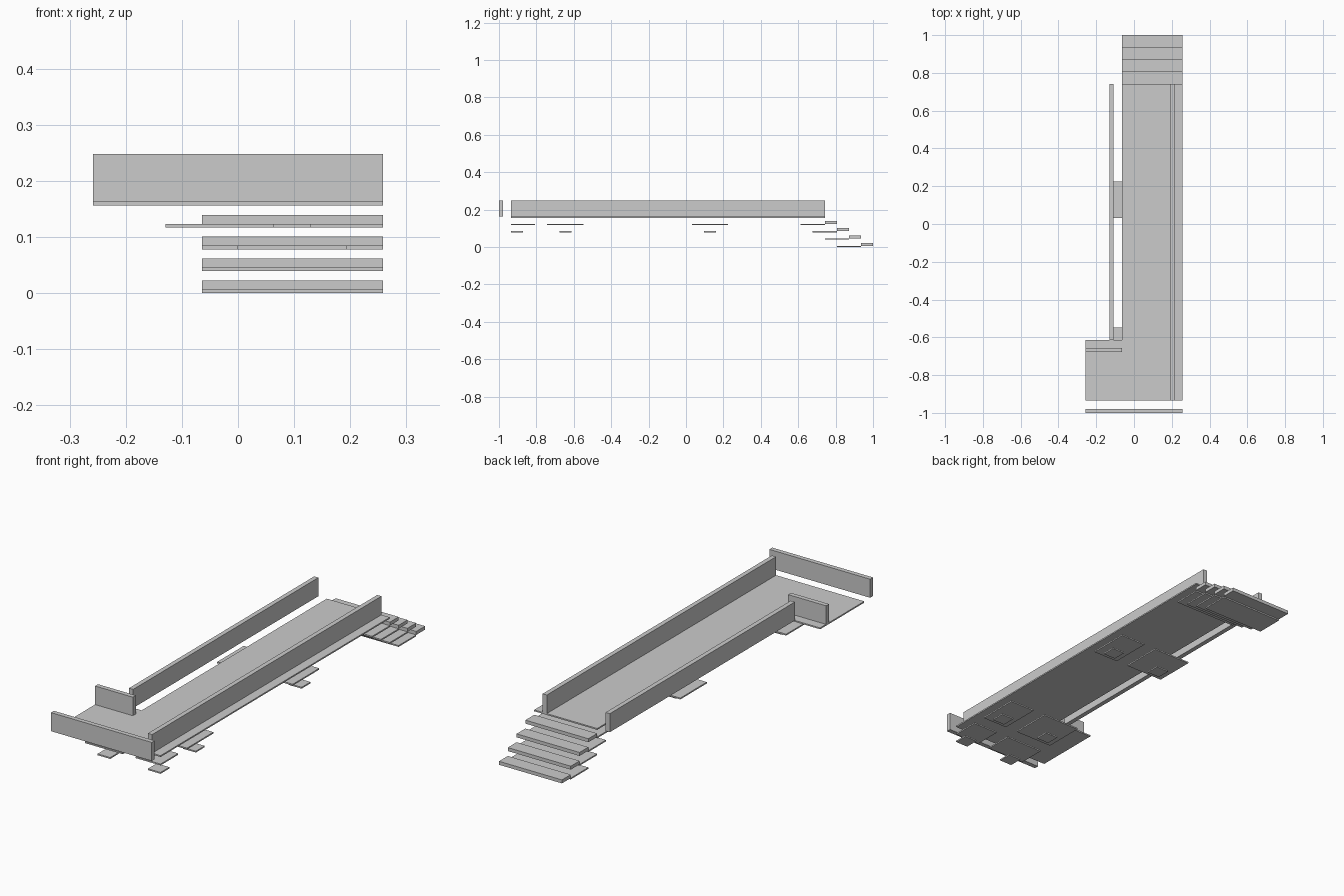
import bpy
import bmesh

if "Cube" in bpy.data.objects:
    bpy.data.objects.remove(bpy.data.objects["Cube"])

U = 2 / 31            # planning grid cell
T = 0.1 * U           # slab thickness
LEVEL = 0.0389        # height between slab levels
DECK_Z = 4 * LEVEL

grey = bpy.data.materials.new("light grey")
grey.diffuse_color = (0.6, 0.6, 0.6, 1)
grey.use_nodes = True
grey.node_tree.nodes["Principled BSDF"].inputs["Base Color"].default_value = grey.diffuse_color


def prism(name, outline, z0, z1):
    """Extrude a flat outline from z0 up to z1."""
    bm = bmesh.new()
    face = bm.faces.new([bm.verts.new((x, y, z0)) for x, y in outline])
    top = bmesh.ops.extrude_face_region(bm, geom=[face])["geom"]
    verts = [v for v in top if isinstance(v, bmesh.types.BMVert)]
    bmesh.ops.translate(bm, vec=(0, 0, z1 - z0), verts=verts)
    bmesh.ops.recalc_face_normals(bm, faces=bm.faces)
    mesh = bpy.data.meshes.new(name)
    bm.to_mesh(mesh)
    bm.free()
    mesh.materials.append(grey)
    obj = bpy.data.objects.new(name, mesh)
    bpy.context.collection.objects.link(obj)
    return obj


def box(name, x0, x1, y0, y1, z0, z1):
    return prism(name, [(x0, y0), (x1, y0), (x1, y1), (x0, y1)], z0, z1)


# Main grid lines
LEFT, INNER, RIGHT = -4 * U, -U, 4 * U
FRONT, CORNER, BACK = -1 + U, -1 + 6 * U, -1 + 27 * U

# L-shaped deck
prism("deck", [(LEFT, FRONT), (RIGHT, FRONT), (RIGHT, BACK),
               (INNER, BACK), (INNER, CORNER), (LEFT, CORNER)],
      DECK_Z, DECK_Z + T)

# Parapet walls around the deck
W = U / 3
Z0, Z1 = DECK_Z + T, 0.248
box("right_wall", 3 * U, 3 * U + W, FRONT, BACK, Z0, Z1)
box("left_wall", -2 * U, -2 * U + W, CORNER, BACK, Z0, Z1)
box("front_wall", LEFT, RIGHT, -1, -1 + W, Z0, Z1)
box("landing_wall", LEFT, INNER, CORNER - U, CORNER - U + W, Z0, Z1)

# Stairs: a slab and a raised tread one cell further out for each level
for i in range(4):
    z = (3 - i) * LEVEL
    y = BACK + i * U
    box(f"stair_slab_{i + 1}", INNER, RIGHT, y - 2 * U, y, z, z + T)
    box(f"stair_tread_{i + 1}", INNER, RIGHT, y, y + U, z + T, z + 0.35 * U)

# Stepped supports: wide slab over a single-cell slab, clipped at deck edges
n = 0
for cx in (-0.5 * U, 3.5 * U):
    for row in (1.5, 5.5, 17.5):
        cy = -1 + row * U
        n += 1
        for part, half, lvl in (("upper", 1.5 * U, 3), ("lower", 0.5 * U, 2)):
            box(f"support_{part}_{n}", cx - half, min(cx + half, RIGHT),
                max(cy - half, FRONT), cy + half, lvl * LEVEL, lvl * LEVEL + T)
